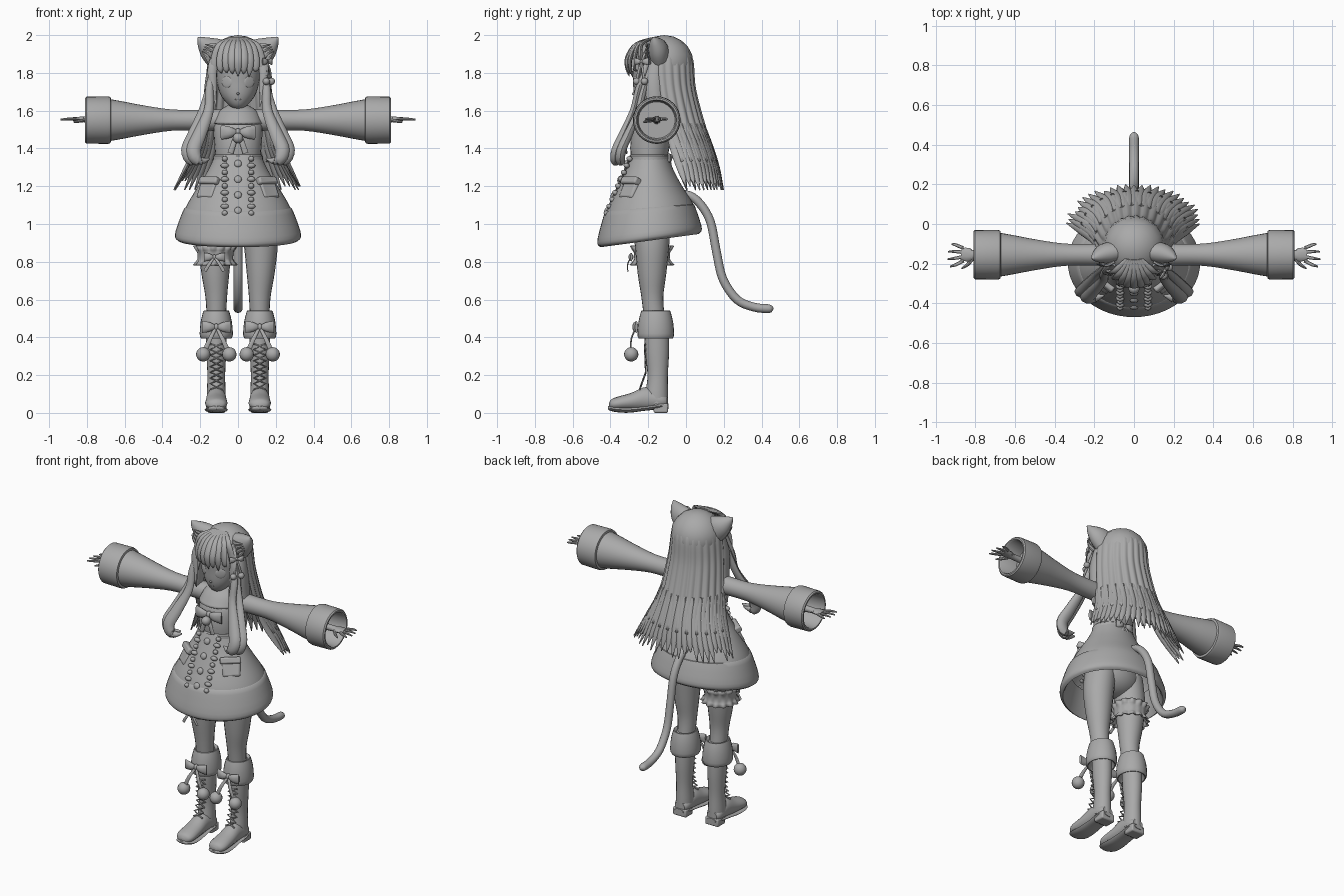
import bpy, bmesh, math, random
from mathutils import Vector, Matrix

random.seed(4)
cube = bpy.data.objects.get("Cube")
if cube:
    bpy.data.objects.remove(cube, do_unlink=True)

grey = bpy.data.materials.new("plain_grey")
grey.use_nodes = True
grey.diffuse_color = (.4, .4, .4, 1)
grey.node_tree.nodes["Principled BSDF"].inputs["Base Color"].default_value = (.4, .4, .4, 1)
X, Y, Z = Vector((1, 0, 0)), Vector((0, 1, 0)), Vector((0, 0, 1))
SIDES = (("left", 1), ("right", -1))
parts = []


def finish(name, bm, thick=0, bevel=0):
    bmesh.ops.recalc_face_normals(bm, faces=bm.faces)
    mesh = bpy.data.meshes.new(name)
    bm.to_mesh(mesh)
    bm.free()
    mesh.materials.append(grey)
    ob = bpy.data.objects.new(name, mesh)
    bpy.context.collection.objects.link(ob)
    if thick:
        mod = ob.modifiers.new("thickness", 'SOLIDIFY')
        mod.thickness, mod.offset = thick, 0
    if bevel:
        mod = ob.modifiers.new("soft_edges", 'BEVEL')
        mod.width, mod.segments = bevel, 2
    parts.append(ob)
    return ob


def smooth(p, k):
    """Catmull-Rom resampling of tuples of any length."""
    out, last = [], len(p) - 1
    for i in range(last):
        quad = (p[max(i - 1, 0)], p[i], p[i + 1], p[min(i + 2, last)])
        for j in range(k):
            t = j / k
            out.append(tuple(.5 * (2*b + (c - a)*t + (2*a - 5*b + 4*c - d)*t*t
                                   + (3*b - a - 3*c + d)*t**3) for a, b, c, d in zip(*quad)))
    return out + [p[-1]]


def skin(name, rows, closed=True, caps=True, **extra):
    bm = bmesh.new()
    grid = [[bm.verts.new(p) for p in row] for row in rows]
    n = len(grid[0])
    for a, b in zip(grid, grid[1:]):
        for i in range(n if closed else n - 1):
            j = (i + 1) % n
            bm.faces.new((a[i], a[j], b[j], b[i]))
    if caps:
        bm.faces.new(grid[0])
        bm.faces.new(grid[-1])
    return finish(name, bm, **extra)


def sweep(name, pts, side=X, axis=None, n=10, k=4, caps=True, **extra):
    """Elliptical tube through (x, y, z, half width along side, other half width)."""
    pts, rows = smooth(pts, k), []
    for i, p in enumerate(pts):
        c = Vector(p[:3])
        t = axis or (Vector(pts[min(i + 1, len(pts) - 1)][:3]) - Vector(pts[max(i - 1, 0)][:3])).normalized()
        u = (side - t * side.dot(t)).normalized()
        v = t.cross(u)
        a, b = max(p[3], .001), max(p[4], .001)
        rows.append([c + u * a * math.cos(w) + v * b * math.sin(w)
                     for w in (2 * math.pi * q / n for q in range(n))])
    return skin(name, rows, caps=caps, **extra)


def solid(name, c, size, turn=0, lean=0, box=False, bevel=0):
    bm = bmesh.new()
    if box:
        bmesh.ops.create_cube(bm, size=2)
    else:
        bmesh.ops.create_uvsphere(bm, u_segments=16, v_segments=10, radius=1)
    place = Matrix.Translation(c) @ Matrix.Rotation(turn, 4, 'Z') @ Matrix.Rotation(lean, 4, 'X')
    bmesh.ops.transform(bm, matrix=place @ Matrix.Diagonal((*size, 1)), verts=bm.verts)
    return finish(name, bm, bevel=bevel)


def bow(name, c, w, turn=0, tail=None, ball=0):
    """Ribbon bow facing -y before turning, with optional tails and pompoms."""
    rot = Matrix.Rotation(turn, 3, 'Z')

    def at(x, y, z, a, b):
        return (*(Vector(c) + rot @ Vector((x, y, z))), a, b)
    solid(name + "_knot", c, (w * .2, w * .2, w * .24), turn)
    for label, s in SIDES:
        sweep(f"{name}_{label}_loop", [at(0, 0, 0, w*.12, w*.08), at(s*w*.5, -w*.1, 0, w*.34, w*.2),
                                       at(s*w, 0, 0, w*.42, w*.1)], side=Z)
        if tail:
            x, y, z = tail
            sweep(f"{name}_{label}_tail", [at(0, 0, 0, w*.1, w*.06), at(s*x*.5, y, z*.45, w*.15, w*.06),
                                           at(s*x, y, z, w*.17, w*.05)], side=rot @ X)
            if ball:
                solid(f"{name}_{label}_pompom", at(s*x, y, z, 0, 0)[:3], (ball,) * 3)


# Head and face
sweep("head", [(0, -.2, 1.605, .015, .02), (0, -.195, 1.63, .05, .06), (0, -.18, 1.68, .09, .095),
               (0, -.17, 1.75, .112, .11), (0, -.16, 1.84, .12, .12), (0, -.15, 1.93, .08, .08)], axis=Z, n=24)
sweep("neck", [(0, -.15, 1.5, .05, .05), (0, -.15, 1.58, .037, .037), (0, -.16, 1.68, .037, .037)], n=16)
solid("nose", (0, -.277, 1.69), (.007, .01, .007))
sweep("mouth", [(-.015, -.268, 1.66, .002, .002), (0, -.268, 1.655, .002, .002), (.015, -.268, 1.66, .002, .002)], side=Z)
for label, s in SIDES:
    solid(label + "_eye", (s * .06, -.264, 1.752), (.032, .005, .03), s * .56)
    sweep(label + "_ear", [(s*.1, -.14, 1.895, .055, .085), (s*.15, -.15, 1.93, .05, .065),
                           (s*.19, -.165, 1.965, .028, .032), (s*.212, -.175, 1.988, .003, .003)], side=Y, n=16)
    for i in range(4):
        sweep(f"{label}_ear_tuft_{i}", [(s*(.1 + .015*i), -.19, 1.94 - .03*i, .008, .014),
                                        (s*(.135 + .01*i), -.208, 1.945 - .02*i, .008, .012),
                                        (s*(.175 + .005*i), -.2, 1.95 - .012*i, .002, .002)], side=Y, n=6)

# Hair cap and long back hair
solid("hair_cap", (0, -.115, 1.85), (.157, .155, .15))
fall = smooth([(1.97, .06, -.12, -.06), (1.93, .115, -.13, -.01), (1.87, .15, -.14, .03), (1.71, .17, -.13, .045),
               (1.5, .2, -.09, .1), (1.36, .245, -.04, .15), (1.18, .34, .01, .2)], 6)


def hang(row, t, ripple=0):
    z, w, front, back = row
    r = 1 + ripple * math.sin(26 * t)
    return (w * math.sin(t) * r, front + (back - front) * math.cos(t) * r, z)


arc = [1.6 * (i / 72 - 1) for i in range(145)]
sheet = fall[:-5]
skin("back_hair", [[hang(row, t, .035 * i / len(sheet)) for t in arc] for i, row in enumerate(sheet)],
     closed=False, caps=False, thick=.012)
for i in range(27):
    t = 1.6 * (i / 13 - 1)
    drop = random.choice((-1, -1, -2, -3))
    path = [fall[-14], fall[-9], fall[-5], fall[drop]]
    flat = Vector((math.cos(t), -math.sin(t), 0))
    widths = ((.012, .008), (.024, .012), (.022, .011), (.003, .003))
    sweep(f"back_lock_{i}", [(*hang(row, t), *w) for row, w in zip(path, widths)], side=flat, n=8)

# Fringe, face-framing strands and curled front locks
for i in range(9):
    x = (i - 4) * .03
    y = 5 * x * x
    tip = 1.775 + random.uniform(0, .04)
    sweep(f"fringe_{i}", [(x*.3, -.18, 1.983, .012, .006), (x*.75, -.265 + y*.4, 1.95, .022, .011),
                          (x, -.312 + y, 1.88, .023, .011), (x*1.04, -.312 + y, 1.82, .016, .008),
                          (x*.95, -.3 + y, tip, .002, .002)], n=8)
for label, s in SIDES:
    sweep(label + "_cheek_strand", [(s*.1, -.2, 1.93, .02, .012), (s*.135, -.24, 1.83, .025, .012),
                                    (s*.13, -.25, 1.72, .018, .01), (s*.115, -.26, 1.62, .002, .002)], n=8)
    sweep(label + "_temple_hair", [(s*.13, -.15, 1.9, .03, .015), (s*.155, -.17, 1.75, .045, .02),
                                   (s*.165, -.16, 1.6, .04, .02), (s*.19, -.14, 1.45, .01, .01)], side=Y, n=8)
    for j, d in enumerate((0, .028)):
        sweep(f"{label}_curled_lock_{j}",
              [(s*.125, -.2 + d, 1.87, .012, .015), (s*.15, -.25 + d, 1.72, .022, .018),
               (s*(.155 + d), -.28 + d, 1.6, .026, .018), (s*(.205 + d), -.335 + d, 1.47, .036, .024),
               (s*(.235 + d), -.37 + d, 1.39, .038, .026), (s*(.21 + d), -.375 + d, 1.335, .03, .024),
               (s*(.15 + d), -.36 + d, 1.345, .004, .004)], n=10)
bow("hair_bow", (.155, -.235, 1.86), .045, 1.0, (.025, -.01, -.105), .019)

# Torso, collar and belt
sweep("bodice", [(0, -.195, 1.34, .118, .095), (0, -.19, 1.42, .125, .105), (0, -.175, 1.52, .13, .1),
                 (0, -.155, 1.59, .11, .065), (0, -.15, 1.62, .045, .045)], axis=Z, n=24)
sweep("collar", [(0, -.155, 1.625, .048, .048), (0, -.165, 1.59, .1, .085), (0, -.18, 1.53, .125, .112)],
      axis=Z, n=24, caps=False, thick=.012)
sweep("belt", [(0, -.195, z, .128 + d, .102 + d) for z, d in ((1.33, 0), (1.335, .005), (1.36, .003), (1.367, -.004))],
      axis=Z, n=28, k=1)
bow("back_bow", (0, -.09, 1.35), .06, math.pi, (.03, -.01, -.07))
bow("chest_bow", (0, -.295, 1.485), .09, 0, (.04, -.02, -.11))
solid("chest_pompom", (0, -.325, 1.455), (.028, .028, .028))


# Flared skirt with thick hem, dipping a little at the front
def dip(ob):
    for v in ob.data.vertices:
        v.co.z += (v.co.y + .195) * .12 * (1.36 - v.co.z) / .4


dip(sweep("skirt", [(0, -.195, 1.36, .118, .095), (0, -.195, 1.28, .155, .125), (0, -.195, 1.19, .212, .17),
                    (0, -.192, 1.08, .275, .228), (0, -.192, .97, .31, .255)], axis=Z, n=48, caps=False, thick=.01))
hem = [(1.085, .27, .222), (1.083, .284, .236), (1.03, .307, .254), (.96, .331, .274), (.93, .333, .276),
       (.917, .322, .266), (.925, .305, .25), (1.06, .265, .218)]
dip(sweep("skirt_hem", [(0, -.193, z, a, b) for z, a, b in hem], axis=Z, n=48, k=2, caps=False))


def front_y(z):
    return -.291 - (1.36 - z) * .42


sweep("placket", [(0, front_y(z), z, .062, .007) for z in (1.36, 1.2, 1.035)], n=12)
for i in range(4):
    z = 1.32 - i * .083
    solid(f"button_{i}", (0, front_y(z) - .008, z), (.02, .012, .02), 0, -.4)
for label, s in SIDES:
    for i in range(9):
        z = 1.345 - i * .036
        solid(f"{label}_ruffle_{i}", (s * .07, front_y(z) - .002, z), (.016 + .006 * (i % 2), .016, .014), 0, -.4)
    solid(label + "_pocket", (s * .155, -.292, 1.18), (.055, .024, .055), s * .7, -.45, True, .014)
    solid(label + "_pocket_flap", (s * .148, -.29, 1.225), (.062, .026, .02), s * .7, -.45, True, .01)

# Wide sleeves, arms and hands
sleeve = [(.09, .058), (.2, .055), (.35, .056), (.5, .078), (.6, .097), (.69, .113)]
cuff = [(.6, .07), (.7, .1), (.803, .102), (.81, .108), (.81, .117), (.803, .124), (.69, .126), (.675, .122), (.672, .11)]
for label, s in SIDES:
    for name, profile, k in (("_sleeve", sleeve, 3), ("_cuff", cuff, 1)):
        sweep(label + name, [(s*x, -.155, 1.55, r, r) for x, r in profile], side=Y, axis=X, n=32, k=k)
    sweep(label + "_hand", [(s*.6, -.155, 1.55, .025, .025), (s*.79, -.155, 1.553, .02, .018),
                            (s*.83, -.155, 1.555, .034, .014), (s*.872, -.152, 1.556, .032, .01)], side=Y)
    for i in range(4):
        y, reach = -.122 - i * .021, (.92, .937, .94, .928)[i]
        sweep(f"{label}_finger_{i}", [(s*.86, y, 1.556, .009, .008), (s*.9, y*1.6 + .09, 1.556, .008, .007),
                                      (s*reach, y*1.8 + .118, 1.553, .004, .004)], side=Y, n=8)
    sweep(label + "_thumb", [(s*.815, -.175, 1.55, .01, .01), (s*.84, -.205, 1.545, .009, .009),
                             (s*.87, -.225, 1.54, .004, .004)], side=Z, n=8)

# Hips, legs and boots
solid("hips", (0, -.185, 1.04), (.17, .12, .12))
for label, s in SIDES:
    x = s * .115
    sweep(label + "_leg", [(s*.1, -.185, 1.06, .09, .1), (s*.12, -.18, .9, .09, .092), (s*.12, -.18, .74, .074, .076),
                           (x, -.178, .61, .057, .058), (x, -.165, .48, .05, .055)], axis=Z, n=20)
    sweep(label + "_boot_shaft", [(x, -.155, .46, .056, .065), (x, -.153, .33, .053, .064), (x, -.15, .2, .047, .054),
                                  (x, -.155, .1, .05, .06), (x, -.155, .05, .05, .06)], axis=Z, n=20)
    sweep(label + "_boot_cuff", [(x, -.16, z, a, a + .009) for z, a in (
        (.44, .05), (.395, .075), (.4, .084), (.42, .088), (.48, .083), (.53, .071), (.542, .064), (.53, .05))],
        axis=Z, n=24, k=2)
    sweep(label + "_foot", [(x, -.1, .06, .035, .03), (x, -.13, .065, .05, .045), (x, -.21, .075, .052, .062),
                            (x, -.29, .06, .057, .046), (x, -.36, .05, .059, .036), (x, -.395, .045, .045, .027),
                            (x, -.408, .04, .015, .012)], axis=Y, n=16)
    sweep(label + "_sole", [(x, -.092, .035, .03, .014), (x, -.14, .035, .053, .015), (x, -.22, .024, .054, .013),
                            (x, -.3, .016, .06, .015), (x, -.36, .018, .061, .015), (x, -.4, .024, .045, .013),
                            (x, -.414, .028, .012, .008)], axis=Y, n=12)
    solid(label + "_heel", (x, -.133, .025), (.047, .038, .025), 0, 0, True, .008)
    for j, f in SIDES:
        zig = [(x + f * .032 * (-1)**i, -.245 + .035 * min(i, 3) / 3 - .001 * i, .125 + .03 * i, .005, .005) for i in range(9)]
        sweep(f"{label}_boot_{j}_lace", zig, side=Y, n=6, k=2)
    bow(label + "_boot_bow", (x, -.262, .455), .075, 0, (.068, -.028, -.145), 0)
    for f in (-1, 1):
        solid(f"{label}_boot_pompom", (x + f * .069, -.29, .31), (.038, .038, .038))

# Frilled garter on the right thigh
frill = [(.782, .108, .008), (.8, .096, .004), (.815, .09, 0), (.85, .092, 0), (.862, .097, .004), (.885, .107, .008)]
turns = [2 * math.pi * i / 112 for i in range(112)]
skin("garter", [[(-.12 + (r + w * math.sin(14*t)) * math.cos(t), -.18 + (r + w * math.sin(14*t)) * math.sin(t), z)
                 for t in turns] for z, r, w in frill], caps=False, thick=.008)
bow("garter_bow", (-.125, -.288, .825), .055, 0, (.05, -.02, -.075))

# Tail
bend = [(-.06, 1.16), (.02, 1.15), (.08, 1.1), (.13, 1.01), (.16, .86), (.195, .71), (.27, .6), (.36, .56), (.435, .552)]
sweep("tail", [(0, y, z, .024, .023) for y, z in bend] + [(0, .455, .552, .016, .015), (0, .463, .552, .004, .004)], n=16)

# Smooth shading with sharp creases kept
bpy.ops.object.select_all(action='DESELECT')
for ob in parts:
    ob.select_set(True)
bpy.context.view_layer.objects.active = parts[0]
bpy.ops.object.shade_smooth_by_angle(angle=math.radians(40))
